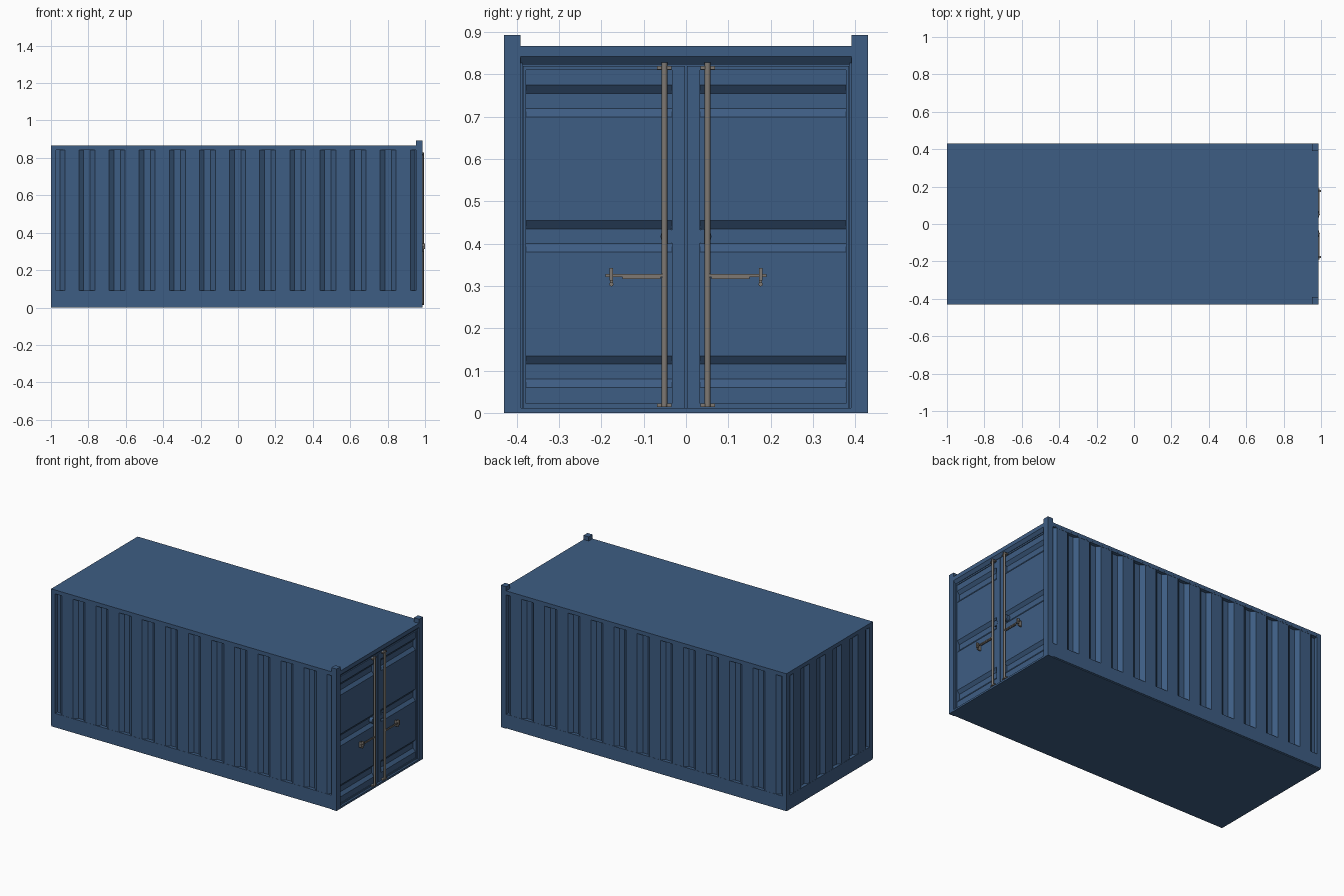
import bpy, bmesh, math
from mathutils import Matrix, Vector

if "Cube" in bpy.data.objects:
    bpy.data.objects.remove(bpy.data.objects["Cube"])


def material(name, rgb):
    m = bpy.data.materials.new(name)
    m.diffuse_color = (*rgb, 1)
    m.use_nodes = True
    m.node_tree.nodes["Principled BSDF"].inputs["Base Color"].default_value = m.diffuse_color
    return m


BLUE = material("container blue", (0.048, 0.110, 0.228))
STEEL = material("worn steel", (0.21, 0.19, 0.17))


def finish(name, bm, mat):
    bmesh.ops.recalc_face_normals(bm, faces=bm.faces)
    me = bpy.data.meshes.new(name)
    bm.to_mesh(me)
    bm.free()
    me.materials.append(mat)
    ob = bpy.data.objects.new(name, me)
    bpy.context.collection.objects.link(ob)
    return ob


def box(name, x, y, z, mat=BLUE):
    bm = bmesh.new()
    bmesh.ops.create_cube(bm, size=1)
    for v in bm.verts:
        v.co = [a[0] + (c + 0.5) * (a[1] - a[0]) for a, c in zip((x, y, z), v.co)]
    return finish(name, bm, mat)


def rod(name, a, b, r, mat=STEEL, sides=12):
    a, b = Vector(a), Vector(b)
    bm = bmesh.new()
    rot = (b - a).to_track_quat('Z', 'Y').to_matrix().to_4x4()
    bmesh.ops.create_cone(bm, cap_ends=True, segments=sides, radius1=r, radius2=r,
                          depth=(b - a).length, matrix=Matrix.Translation((a + b) / 2) @ rot)
    ob = finish(name, bm, mat)
    for p in ob.data.polygons:
        p.use_smooth = len(p.vertices) == 4
    return ob


def prism(name, pts, place, t0, t1):
    """Extrude a 2D outline from t0 to t1; place(s, d, t) gives the 3D point."""
    bm = bmesh.new()
    a = [bm.verts.new(place(s, d, t0)) for s, d in pts]
    b = [bm.verts.new(place(s, d, t1)) for s, d in pts]
    n = len(pts)
    for i in range(n):
        j = (i + 1) % n
        bm.faces.new((a[i], a[j], b[j], b[i]))
    bm.faces.new(a)
    bm.faces.new(b)
    return finish(name, bm, BLUE)


def corrugated(s0, s1, starts, slope, flat, outer, depth, back):
    """Closed outline of a grooved sheet, clipped to s0..s1."""
    w = slope * 2 + flat

    def d_at(s):
        for g in starts:
            if g <= s <= g + w:
                f = min(1, (s - g) / slope, (g + w - s) / slope)
                return outer + (depth - outer) * max(0, f)
        return outer
    brk = [g + o for g in starts for o in (0, slope, slope + flat, w)]
    ss = [s0] + sorted(s for s in brk if s0 < s < s1) + [s1]
    return [(s, d_at(s)) for s in ss] + [(s1, back), (s0, back)]


X0, X1, Y, H = -1.0, 0.987, 0.43, 0.867

# floor and roof
box("floor", (X0 + 0.001, X1 - 0.001), (-Y + 0.004, Y - 0.004), (0, 0.012))
box("roof", (X0, X1), (-Y, Y), (0.85, H))

# frame and corrugated long sides
side = corrugated(-0.973, 0.953, [-1.011 + 0.161 * k for k in range(13)],
                  0.025, 0.035, 0.0015, 0.022, 0.032)
for sg, tag in ((-1, "front"), (1, "back")):
    def ys(a, b):
        return sorted((sg * a, sg * b))
    box(tag + "_bottom_rail", (X0, X1 - 0.001), ys(Y - 0.04, Y - 0.0005), (0.006, 0.09))
    box(tag + "_top_rail", (X0, X1 - 0.002), ys(Y - 0.04, Y - 0.0003), (0.842, 0.86))
    box(tag + "_end_post", (X0, -0.972), ys(Y - 0.035, Y - 0.0003), (0.05, 0.86))
    box(tag + "_door_post", (0.951, 0.9875), ys(0.391, Y + 0.0003), (0.0, 0.893))
    box(tag + "_door_jamb", (0.945, 0.975), ys(0.387, 0.392), (0.0, 0.83))
    prism(tag + "_side_panel", side, lambda s, d, t: (s, sg * (Y - d), t), 0.085, 0.845)

# closed end with corrugated panel
box("end_bottom_rail", (X0 + 0.0005, X0 + 0.04), (-0.425, 0.425), (0.006, 0.09))
box("end_top_rail", (X0 + 0.0003, X0 + 0.04), (-0.425, 0.425), (0.842, 0.86))
end = corrugated(-0.396, 0.396, [-0.4425 + 0.16 * k for k in range(6)],
                 0.025, 0.035, 0.0015, 0.022, 0.032)
prism("end_panel", end, lambda s, d, t: (X0 + d, s, t), 0.085, 0.845)

# door opening: sill, sloped header, inner backing
box("door_sill", (0.93, X1), (-0.392, 0.392), (0, 0.01))
header = [(0.94, 0.86), (X1, 0.86), (X1, 0.842), (0.972, 0.824), (0.94, 0.824)]
prism("door_header", header, lambda s, d, t: (s, t, d), -0.392, 0.392)
box("door_backing", (0.93, 0.938), (-0.392, 0.392), (0.005, 0.85))

# doors with three horizontal grooves each, and their locking gear
DX = 0.974
door = corrugated(0.02, 0.812, [0.06, 0.38, 0.70], 0.02, 0.035, 0.004, 0.02, 0.03)
for sg, tag in ((-1, "left"), (1, "right")):
    def ys(a, b):
        return sorted((sg * a, sg * b))
    prism(tag + "_door_panel", door, lambda s, d, t: (DX - d, t, s), *ys(0.032, 0.379))
    for part, y, z in (("inner_stile", (0.002, 0.033), (0.012, 0.82)),
                       ("outer_stile", (0.378, 0.385), (0.012, 0.82)),
                       ("top_edge", (0.033, 0.378), (0.811, 0.82)),
                       ("bottom_edge", (0.033, 0.378), (0.012, 0.022))):
        box(f"{tag}_door_{part}", (DX - 0.03, DX), ys(*y), z)
    rod(tag + "_door_boss", (DX - 0.02, sg * 0.042, 0.417), (DX + 0.001, sg * 0.042, 0.417),
        0.018, BLUE, 20)
    # lock bar, its end brackets, and handle
    rod(tag + "_lock_bar", (0.987, sg * 0.051, 0.014), (0.987, sg * 0.051, 0.828), 0.0068)
    for end_name, z in (("lower", 0.018), ("upper", 0.816)):
        box(f"{tag}_{end_name}_bracket", (DX - 0.003, 0.988), ys(0.034, 0.069),
            (z - 0.004, z + 0.004), STEEL)
    box(tag + "_handle", (0.987, 0.993), ys(0.05, 0.19), (0.321, 0.328), STEEL)
    box(tag + "_handle_strip", (0.984, 0.99), ys(0.06, 0.15), (0.317, 0.322), STEEL)
    box(tag + "_handle_catch", (0.985, 1.0), ys(0.172, 0.181), (0.313, 0.343), STEEL)
    box(tag + "_catch_base", (DX - 0.006, 0.987), ys(0.173, 0.180), (0.30, 0.335), STEEL)
    rod(tag + "_catch_pin", (DX - 0.006, sg * 0.1765, 0.304),
        (0.994, sg * 0.1765, 0.304), 0.005)
